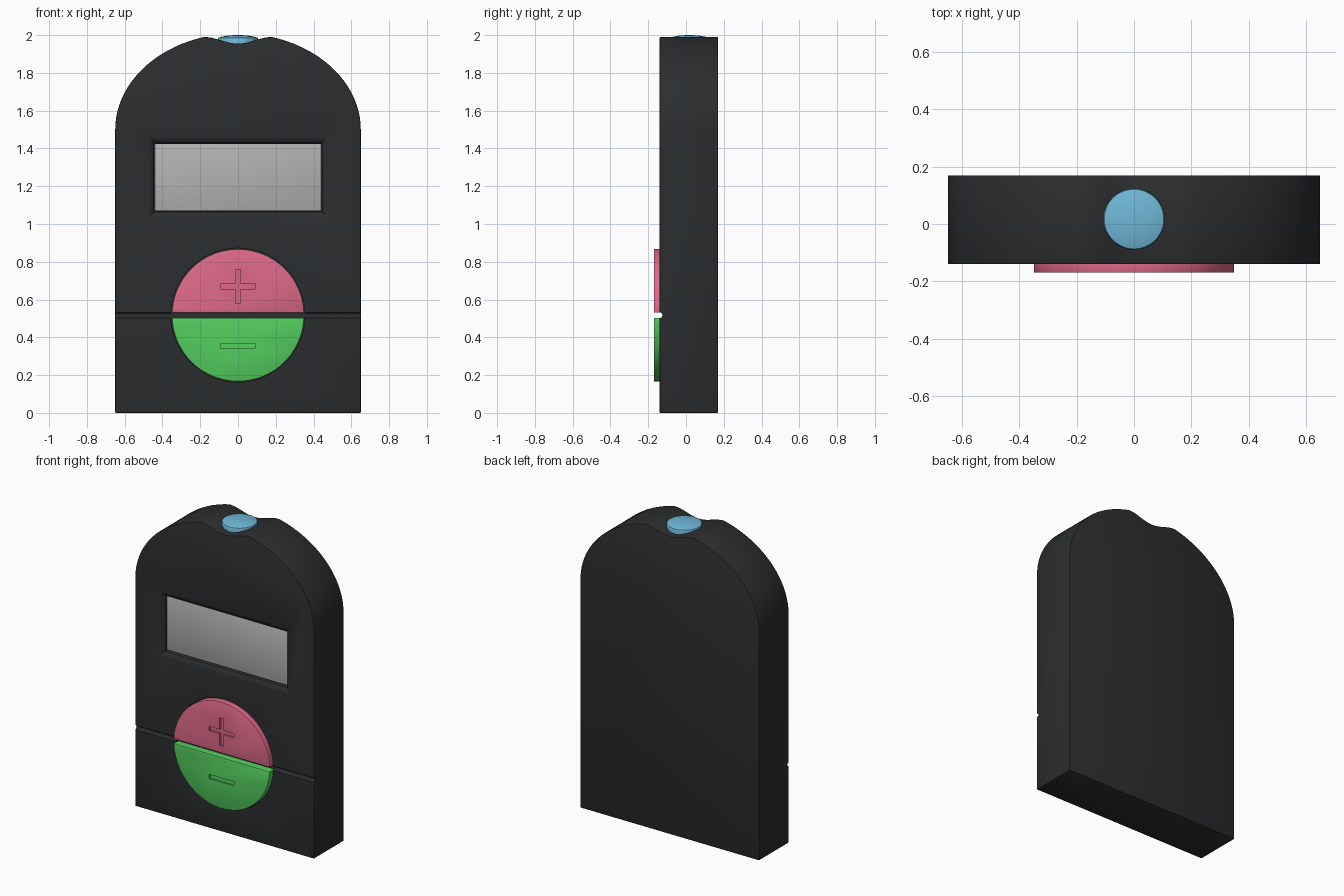
import bpy, bmesh, math
from math import sin, cos, pi, sqrt

if "Cube" in bpy.data.objects:
    bpy.data.objects.remove(bpy.data.objects["Cube"])

FRONT, BACK = -0.14, 0.17


def mat(name, rgb):
    m = bpy.data.materials.new(name)
    m.diffuse_color = (*rgb, 1)
    m.use_nodes = True
    m.node_tree.nodes["Principled BSDF"].inputs["Base Color"].default_value = m.diffuse_color
    return m


def loft(name, sections, material=None):
    """Closed solid through equal-length loops of points."""
    bm = bmesh.new()
    rings = [[bm.verts.new(p) for p in s] for s in sections]
    n = len(rings[0])
    for a, b in zip(rings, rings[1:]):
        for i in range(n):
            j = (i + 1) % n
            bm.faces.new((a[i], a[j], b[j], b[i]))
    bm.faces.new(rings[0])
    bm.faces.new(rings[-1])
    bmesh.ops.recalc_face_normals(bm, faces=bm.faces)
    me = bpy.data.meshes.new(name)
    bm.to_mesh(me)
    bm.free()
    ob = bpy.data.objects.new(name, me)
    bpy.context.collection.objects.link(ob)
    if material:
        me.materials.append(material)
    return ob


def prism(name, outline, y0, y1, material=None):
    return loft(name, [[(x, y, z) for x, z in outline] for y in (y0, y1)], material)


def rect(x, z0, z1):
    return [(-x, z0), (x, z0), (x, z1), (-x, z1)]


def finish(ob, bevel, cutters=()):
    """Round the edges, subtract the cutters, bake and shade."""
    b = ob.modifiers.new("bevel", 'BEVEL')
    b.width, b.segments = bevel, 2
    b.limit_method, b.angle_limit = 'ANGLE', math.radians(50)
    for c in cutters:
        m = ob.modifiers.new("cut", 'BOOLEAN')
        m.operation, m.object, m.solver = 'DIFFERENCE', c, 'EXACT'
        c.hide_render = True
    dg = bpy.context.evaluated_depsgraph_get()
    me = bpy.data.meshes.new_from_object(ob.evaluated_get(dg))
    ob.modifiers.clear()
    ob.data = me
    for c in cutters:
        bpy.data.objects.remove(c)
    bpy.ops.object.select_all(action='DESELECT')
    ob.select_set(True)
    bpy.context.view_layer.objects.active = ob
    bpy.ops.object.shade_smooth_by_angle(angle=math.radians(30))


black = mat("black_plastic", (0.024, 0.026, 0.028))
pink = mat("pink", (0.73, 0.14, 0.25))
green = mat("green", (0.09, 0.63, 0.115))
blue = mat("blue", (0.16, 0.48, 0.68))
grey = mat("screen_grey", (0.45, 0.45, 0.45))

# Body outline: straight sides, elliptical top, thumb dip in the middle
DIP, LOW = 0.18, 1.955
def arch(x):
    return 1.5 + 0.51 * sqrt(max(0, 1 - (x / 0.65) ** 2))

xs = [0.65 * cos(t * (pi / 2 - 0.281) / 20) for t in range(20)]
half = [(x, arch(x)) for x in xs]
for i in range(10):
    x = DIP * (1 - i / 10)
    half.append((x, LOW + (arch(DIP) - LOW) * (1 - cos(pi * x / DIP)) / 2))
outline = [(-0.65, 0), (0.65, 0)] + half + [(0, LOW)] + [(-x, z) for x, z in reversed(half)]
body = prism("body", outline, FRONT, BACK, black)

# Cutters: screen recess with sloping lip, seam groove, round button pocket
steps = [(-0.2, 0.475, 0.04), (FRONT - 0.001, 0.475, 0.04), (-0.133, 0.458, 0.022),
         (-0.122, 0.446, 0.007), (-0.105, 0.442, 0.002)]
recess = loft("recess_cutter", [[(x, y, z) for x, z in rect(w, 1.07 - g, 1.425 + g)]
                                for y, w, g in steps])
GAP_Z = 0.517
groove = loft("groove_cutter", [[(x, FRONT + 0.015 * cos(a), GAP_Z + 0.015 * sin(a))
                                 for a in [2 * pi * i / 16 for i in range(16)]]
                                for x in (-0.8, 0.8)])
pocket = prism("pocket_cutter", [(0.355 * cos(2 * pi * i / 64), GAP_Z + 0.355 * sin(2 * pi * i / 64))
                                 for i in range(64)], -0.2, -0.124)
finish(body, 0.004, (recess, groove, pocket))

# Screen panel at the bottom of the recess
screen = prism("screen", rect(0.441, 1.071, 1.424), -0.108, -0.09, grey)
finish(screen, 0.001)

# Half-round buttons with engraved plus and minus
R, H = 0.35, 0.014
t0 = math.asin(H / R)
arc = [(R * cos(t0 + (pi - 2 * t0) * i / 40), R * sin(t0 + (pi - 2 * t0) * i / 40))
       for i in range(41)]
w, l = 0.014, 0.09
plus = [(w, w), (l, w), (l, -w), (w, -w), (w, -l), (-w, -l), (-w, -w), (-l, -w),
        (-l, w), (-w, w), (-w, l), (w, l)]
for name, s, m, sign, cz in (("plus_button", 1, pink, plus, 0.67),
                             ("minus_button", -1, green, rect(l, -w, w), 0.354)):
    button = prism(name, [(x, GAP_Z + s * z) for x, z in arc], -0.17, -0.12, m)
    mark = prism("mark_cutter", [(x, cz + z) for x, z in sign], -0.2, -0.158)
    finish(button, 0.003, (mark,))

# Domed reset button resting in the thumb dip
prof = [(0.107, 1.93), (0.107, 1.98), (0.104, 1.986), (0.085, 1.992), (0.055, 1.997), (0.02, 2.0)]
reset = loft("top_button", [[(r * cos(2 * pi * i / 48), 0.017 + r * sin(2 * pi * i / 48), z)
                             for i in range(48)] for r, z in prof], blue)
finish(reset, 0.0005)
